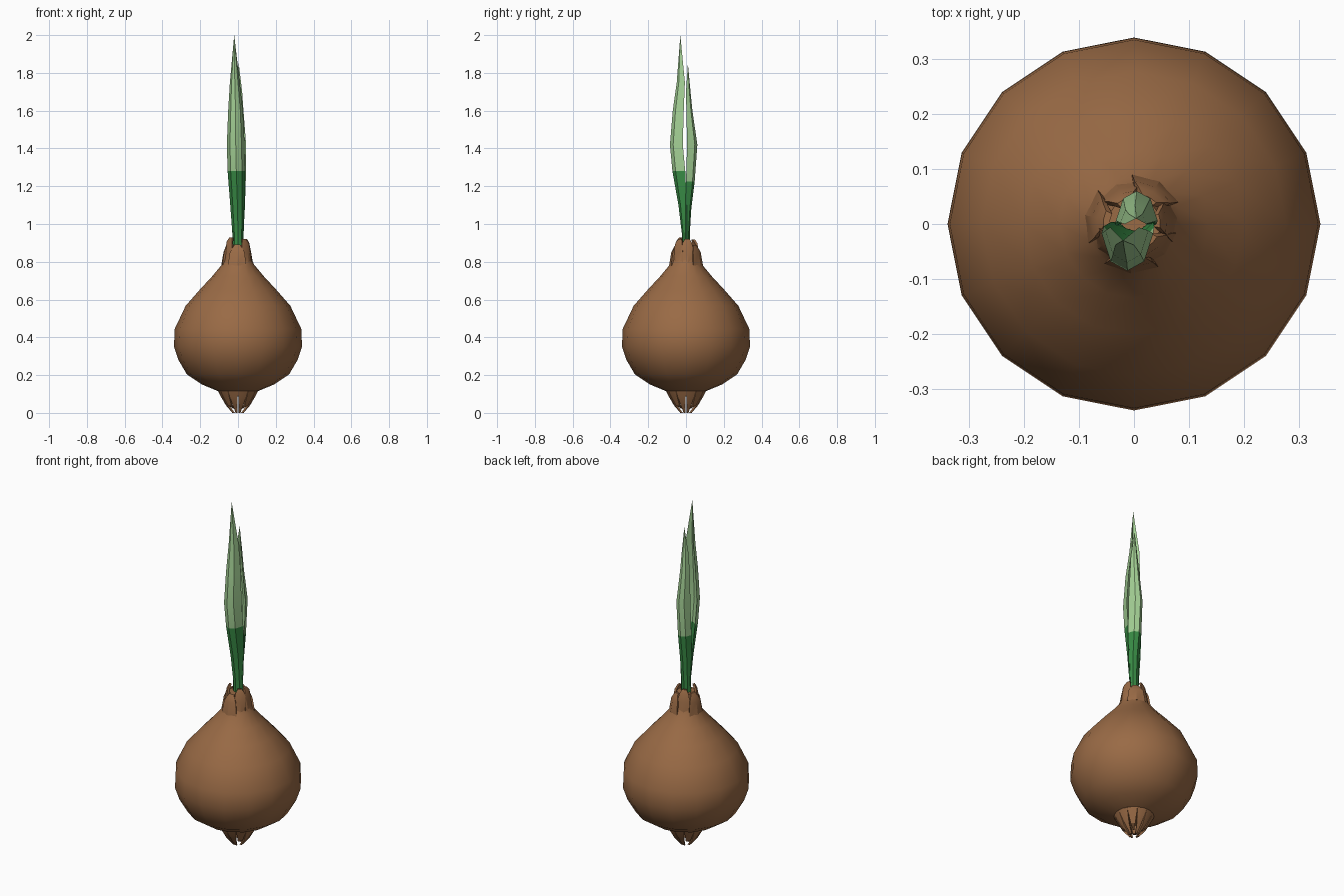
import bpy, bmesh, math, random
from mathutils import Vector

if "Cube" in bpy.data.objects:
    bpy.data.objects.remove(bpy.data.objects["Cube"])

random.seed(4)


def material(name, rgb):
    m = bpy.data.materials.new(name)
    m.diffuse_color = (*rgb, 1)
    m.use_nodes = True
    m.node_tree.nodes["Principled BSDF"].inputs["Base Color"].default_value = m.diffuse_color
    return m


BROWN = material("onion_skin_brown", (0.32, 0.145, 0.06))
DARK = material("dark_green", (0.04, 0.26, 0.06))
LIGHT = material("light_green", (0.37, 0.63, 0.30))


def finish(name, bm, mats, angle):
    bmesh.ops.recalc_face_normals(bm, faces=bm.faces)
    me = bpy.data.meshes.new(name)
    bm.to_mesh(me)
    bm.free()
    ob = bpy.data.objects.new(name, me)
    bpy.context.collection.objects.link(ob)
    for m in mats:
        me.materials.append(m)
    bpy.ops.object.select_all(action='DESELECT')
    ob.select_set(True)
    bpy.context.view_layer.objects.active = ob
    bpy.ops.object.shade_smooth_by_angle(angle=math.radians(angle))
    return ob


def skin(bm, rings, closed=True):
    """Bridge successive rings of vertices; returns the new faces per band."""
    bands = []
    for a, b in zip(rings, rings[1:]):
        n = len(a)
        band = []
        for i in range(n if closed else n - 1):
            j = (i + 1) % n
            band.append(bm.faces.new((a[i], a[j], b[j], b[i])))
        bands.append(band)
    return bands


# Bulb: 16-sided turned body
profile = [(0.03, 0.10), (0.105, 0.115), (0.19, 0.15), (0.27, 0.203), (0.315, 0.28),
           (0.339, 0.35), (0.335, 0.445), (0.277, 0.567), (0.20, 0.655), (0.135, 0.725),
           (0.085, 0.785), (0.066, 0.83), (0.048, 0.89)]
bm = bmesh.new()
rings = [[bm.verts.new((r * math.cos(math.tau * k / 16), r * math.sin(math.tau * k / 16), z))
          for k in range(16)] for r, z in profile]
skin(bm, rings)
bm.faces.new(rings[0])
bm.faces.new(rings[-1])
finish("bulb", bm, [BROWN], 50)


# Curved, tapering panel of skin: path rows are (radius, z, half angle in degrees)
def panel(bm, turn, path, thick):
    rings = []
    for r, z, half in path:
        row = []
        for radius, steps in ((r, (-1, 0, 1)), (r - thick, (1, 0, -1))):
            for s in steps:
                a = math.radians(turn + s * half)
                row.append(bm.verts.new((radius * math.cos(a), radius * math.sin(a), z)))
        rings.append(row)
    skin(bm, rings)
    bm.faces.new(rings[0])
    bm.faces.new(rings[-1])


# Dry skin flaps round the neck, alternately tall and short
bm = bmesh.new()
for k in range(7):
    tall = k % 2 == 0
    top = (0.925 if tall else 0.89) + random.uniform(-0.008, 0.008)
    out = 0.0 if tall else 0.008
    panel(bm, k * 360 / 7 + 12 + random.uniform(-6, 6),
          [(0.082 + out, 0.78, 33), (0.070 + out, 0.85, 30),
           (0.060 + out, top - 0.02, 24), (0.048 + out, top, 15)], 0.012)
finish("neck_flaps", bm, [BROWN], 30)

# Root tuft: tapered strips curling in under the bulb
bm = bmesh.new()
for k in range(12):
    low = 0.0 if k % 3 != 1 else 0.022
    panel(bm, 15 + k * 30,
          [(0.108, 0.12, 15), (0.090, 0.085, 14), (0.064, 0.04, 11),
           (0.030, low, 9)], 0.012)
finish("roots", bm, [BROWN], 30)


# Leaf: channelled blade, rows are (z, centre x, half width, inner y, keel y)
def leaf(name, rows, tip, split):
    bm = bmesh.new()
    section = [(-1, 0), (-0.65, 0.75), (0, 1), (0.65, 0.75), (1, 0),
               (0.5, 0.45), (0, 0.62), (-0.5, 0.45)]
    rings = [[bm.verts.new((cx + u * w, yi + v * (yo - yi), z)) for u, v in section]
             for z, cx, w, yi, yo in rows]
    bands = skin(bm, rings)
    bm.faces.new(rings[0])
    end = bm.verts.new(tip)
    last = rings[-1]
    bands.append([bm.faces.new((last[i], last[(i + 1) % 8], end)) for i in range(8)])
    for face in bm.faces:
        face.material_index = 1 if face.calc_center_median().z > split else 0
    finish(name, bm, [DARK, LIGHT], 30)


leaf("front_leaf",
     [(0.85, 0, 0.028, 0.004, -0.022), (0.95, 0, 0.030, 0.004, -0.022),
      (1.10, -0.003, 0.038, 0.004, -0.040), (1.28, -0.009, 0.046, -0.004, -0.072),
      (1.42, -0.012, 0.047, -0.017, -0.085), (1.60, -0.013, 0.039, -0.012, -0.070),
      (1.75, -0.017, 0.026, -0.006, -0.049)],
     (-0.02, -0.03, 2.0), 1.28)
leaf("back_leaf",
     [(0.85, 0, 0.028, -0.004, 0.020), (0.95, 0, 0.029, -0.004, 0.020),
      (1.08, 0.002, 0.034, -0.003, 0.028), (1.225, 0.003, 0.038, 0.0, 0.046),
      (1.42, 0.005, 0.038, 0.006, 0.060), (1.60, 0.002, 0.027, 0.002, 0.034),
      (1.70, 0.003, 0.019, 0.0, 0.024)],
     (0.004, 0.01, 1.85), 1.225)
